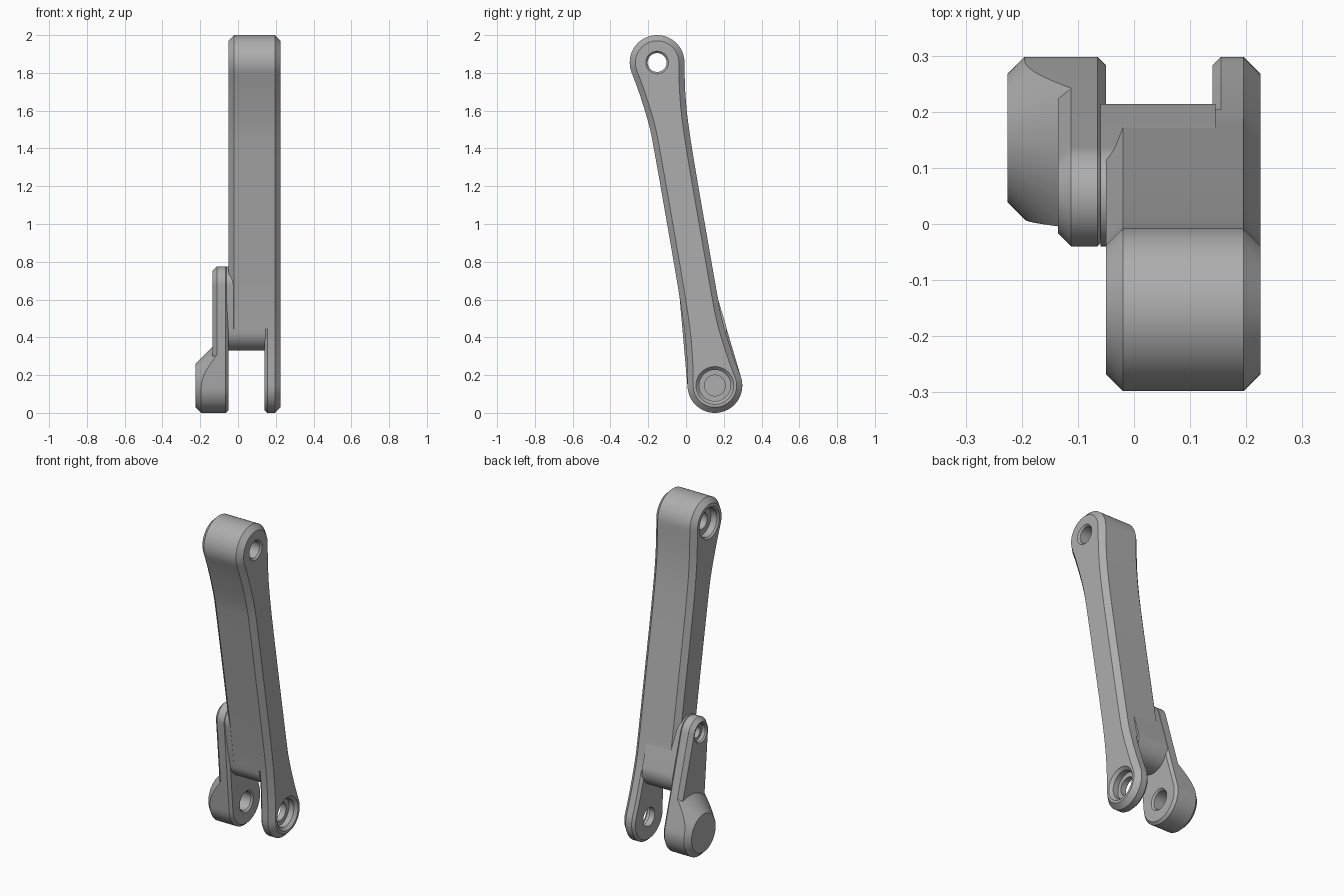
import bpy, bmesh
from math import sin, cos, atan2, acos, radians, hypot, pi
from mathutils import Vector

old = bpy.data.objects.get("Cube")
if old:
    bpy.data.objects.remove(old, do_unlink=True)

metal = bpy.data.materials.new("grey metal")
metal.use_nodes = True
grey = (0.42, 0.42, 0.42, 1)
metal.diffuse_color = grey
metal.node_tree.nodes["Principled BSDF"].inputs["Base Color"].default_value = grey

TOP = (-0.153, 1.855)
PIVOT = (0.153, 0.145)
SMALL = (0.05, 0.685)
R = 0.145


def arc(c, r, a0, a1, n):
    return [Vector((c[0] + r * cos(a0 + (a1 - a0) * i / n),
                    c[1] + r * sin(a0 + (a1 - a0) * i / n))) for i in range(n + 1)]


def smooth(pts, steps=5):
    """Catmull-Rom curve from the second point to the second-last one."""
    out = []
    for a, b, c, d in zip(pts, pts[1:], pts[2:], pts[3:]):
        for i in range(steps):
            t = i / steps
            out.append(0.5 * (2 * b + (c - a) * t + (2 * a - 5 * b + 4 * c - d) * t * t
                              + (3 * b - a - 3 * c + d) * t ** 3))
    return out


def capsule(c1, r1, c2, r2):
    """Outline around an upper circle and a lower circle."""
    dy, dz = c2[0] - c1[0], c2[1] - c1[1]
    base, spread = atan2(dz, dy), acos((r1 - r2) / hypot(dy, dz))
    return (arc(c1, r1, base + spread, base + 2 * pi - spread, 32)
            + arc(c2, r2, base - spread, base + spread, 40))


def finish(name, bm):
    bmesh.ops.recalc_face_normals(bm, faces=bm.faces)
    me = bpy.data.meshes.new(name)
    bm.to_mesh(me)
    bm.free()
    me.materials.append(metal)
    ob = bpy.data.objects.new(name, me)
    bpy.context.collection.objects.link(ob)
    return ob


def loft(name, rings, keep=None):
    """Skin rings of points; keep=(height, side) trims with a level cut."""
    bm = bmesh.new()
    loops = [[bm.verts.new(p) for p in ring] for ring in rings]
    n = len(loops[0])
    for a, b in zip(loops, loops[1:]):
        for i in range(n):
            j = (i + 1) % n
            bm.faces.new((a[i], a[j], b[j], b[i]))
    bm.faces.new(loops[0])
    bm.faces.new(loops[-1])
    if keep:
        z, side = keep
        geom = bm.verts[:] + bm.edges[:] + bm.faces[:]
        bmesh.ops.bisect_plane(bm, geom=geom, plane_co=(0, 0, z), plane_no=(0, 0, side),
                               clear_inner=True)
        bmesh.ops.holes_fill(bm, edges=[e for e in bm.edges if e.is_boundary], sides=0)
    return finish(name, bm)


def prism(name, outline, x0, x1, c0, c1, keep=None):
    """Extrude an outline along x with a chamfer at each end."""
    n = len(outline)
    inward = []
    for i in range(n):
        t = (outline[(i + 1) % n] - outline[i - 1]).normalized()
        inward.append(Vector((-t.y, t.x)))
    stations = [(x0 + c0, 0), (x1 - c1, 0)]
    if c0:
        stations.insert(0, (x0, c0))
    if c1:
        stations.append((x1, c1))
    rings = [[(x, p.x + d.x * c, p.y + d.y * c) for p, d in zip(outline, inward)]
             for x, c in stations]
    return loft(name, rings, keep)


def turned(name, centre, steps):
    """Turned solid along x from (x, radius) steps."""
    return loft(name, [[(x, p.x, p.y) for p in arc(centre, r, 0, 2 * pi, 48)[:-1]]
                       for x, r in steps])


def boolean(ob, cutter, operation="DIFFERENCE"):
    mod = ob.modifiers.new("cut", "BOOLEAN")
    mod.operation, mod.solver, mod.object = operation, "EXACT", cutter
    bpy.context.view_layer.objects.active = ob
    bpy.ops.object.modifier_apply(modifier=mod.name)


# Waisted arm outline, the same after half a turn
edge = [Vector(p) for p in ((-0.245, 1.685), (-0.195, 1.52), (-0.165, 1.37), (-0.1, 1.0),
                            (-0.04, 0.65), (-0.01, 0.45), (0.004, 0.3))]
head = arc(TOP, R, 0, radians(200), 40)
foot_start = Vector((PIVOT[0] - R, PIVOT[1]))
half = head[:-1] + smooth([head[-2], head[-1]] + edge + [foot_start, foot_start - Vector((0, 0.1))])
arm_outline = half + [Vector((-p.x, 2 - p.y)) for p in half]
lug_outline = capsule(SMALL, 0.09, PIVOT, R)

# Arm, its fork leg, and the rounded web end between the fork sides
SPLIT = 0.445
arm = prism("arm", arm_outline, -0.05, 0.225, 0.03, 0.03, (SPLIT, 1))
leg = prism("fork_leg", arm_outline, 0.14, 0.225, 0.015, 0.03, (SPLIT, -1))
web = prism("web_end", capsule(SMALL, 0.09, (0.105, 0.44), 0.109), -0.06, 0.145, 0, 0)

# Side lug with a conical boss
plate = prism("lug_plate", lug_outline, -0.135, -0.05, 0.023, 0.015)
boss = prism("lug_boss", lug_outline, -0.225, -0.112, 0, 0)
cone = turned("boss_cone", PIVOT, [(-0.225, 0.115), (0, 0.34)])
boolean(boss, cone, "INTERSECT")

# Bores
top_bore = turned("top_bore", TOP, [(-0.06, 0.095), (-0.05, 0.095), (-0.04, 0.085), (0.0, 0.085),
                                    (0.0, 0.05), (0.215, 0.05), (0.225, 0.06), (0.235, 0.06)])
leg_bore = turned("leg_bore", PIVOT, [(0.13, 0.055), (0.175, 0.055), (0.175, 0.083),
                                      (0.208, 0.083), (0.225, 0.1), (0.235, 0.1)])
lug_bore = turned("lug_bore", PIVOT, [(-0.17, 0.055), (-0.06, 0.055), (-0.05, 0.065),
                                      (-0.04, 0.065)])
small_bore = turned("small_bore", SMALL, [(-0.15, 0.06), (-0.135, 0.06), (-0.127, 0.052),
                                          (-0.105, 0.052), (-0.105, 0.035), (-0.07, 0.035)])
for ob, cutter in ((arm, top_bore), (leg, leg_bore), (plate, lug_bore), (boss, lug_bore),
                   (plate, small_bore)):
    boolean(ob, cutter)
for cutter in (cone, top_bore, leg_bore, lug_bore, small_bore):
    bpy.data.objects.remove(cutter, do_unlink=True)

# Smooth curved walls, crisp chamfers
bpy.ops.object.select_all(action="DESELECT")
for ob in (arm, leg, web, plate, boss):
    ob.select_set(True)
bpy.context.view_layer.objects.active = arm
bpy.ops.object.shade_smooth_by_angle(angle=radians(25))
